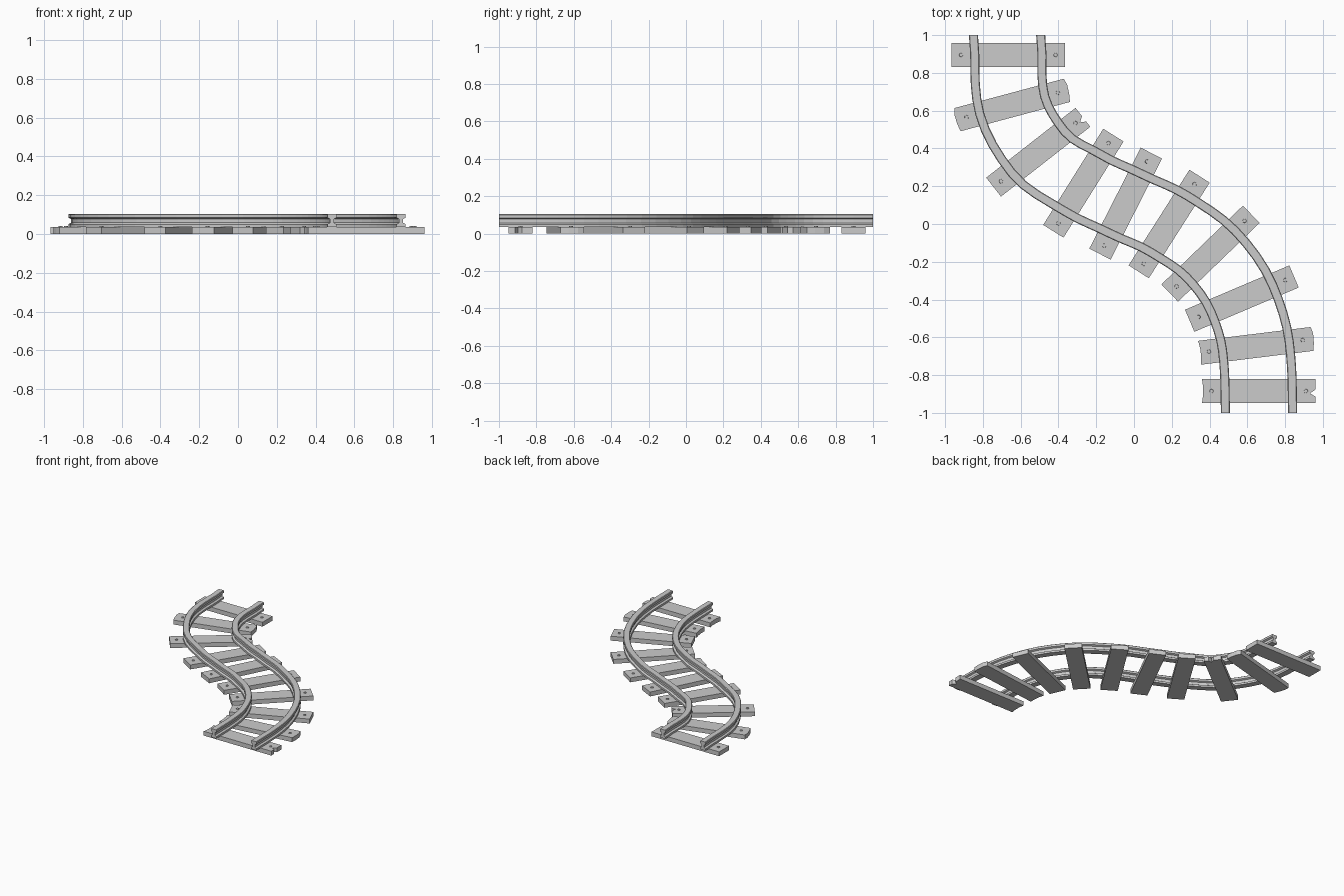
import bpy, bmesh, math
from mathutils import Vector, Matrix

if "Cube" in bpy.data.objects:
    bpy.data.objects.remove(bpy.data.objects["Cube"])

# Sleeper stations along the track: centre x, centre y, sleeper angle
STATIONS = [(-0.665, 0.895, 0), (-0.645, 0.63, 15), (-0.507, 0.38, 38),
            (-0.268, 0.216, 58), (-0.044, 0.108, 63), (0.186, 0.0, 57.5),
            (0.405, -0.157, 44), (0.571, -0.395, 23), (0.645, -0.645, 7),
            (0.66, -0.885, 0)]
PATH = [(-0.672, 1.0, 0)] + STATIONS + [(0.662, -1.0, 0)]
GAUGE = 0.178
SLEEPER_H = 0.035


def make_object(name, bm):
    bmesh.ops.recalc_face_normals(bm, faces=bm.faces)
    mesh = bpy.data.meshes.new(name)
    bm.to_mesh(mesh)
    bm.free()
    obj = bpy.data.objects.new(name, mesh)
    bpy.context.collection.objects.link(obj)
    return obj


def track_frames(steps=4):
    """Hermite curve through the stations: list of (point, sideways normal)."""
    frames = []
    for i, ((x0, y0, a0), (x1, y1, a1)) in enumerate(zip(PATH, PATH[1:])):
        p, q = Vector((x0, y0, 0)), Vector((x1, y1, 0))
        length = (q - p).length
        a, b = math.radians(a0), math.radians(a1)
        m0 = Vector((math.sin(a), -math.cos(a), 0)) * length
        m1 = Vector((math.sin(b), -math.cos(b), 0)) * length
        n = 1 if i in (0, len(PATH) - 2) else steps
        for k in range(n):
            t = k / n
            pos = (p * (2*t**3 - 3*t**2 + 1) + m0 * (t**3 - 2*t**2 + t)
                   + q * (3*t**2 - 2*t**3) + m1 * (t**3 - t**2))
            ang = a + (b - a) * t
            frames.append((pos, Vector((math.cos(ang), math.sin(ang), 0))))
    frames.append((Vector((*PATH[-1][:2], 0)), Vector((1, 0, 0))))
    return frames


# Rail cross-section: foot, narrow web and head
HALF = [(0.024, 0.035), (0.024, 0.050), (0.011, 0.058),
        (0.011, 0.078), (0.024, 0.084), (0.024, 0.100), (0.020, 0.104)]
PROFILE = HALF + [(-u, z) for u, z in reversed(HALF)]


def rail(name, offset):
    bm = bmesh.new()
    rings = [[bm.verts.new(pos + side * (offset + u) + Vector((0, 0, z)))
              for u, z in PROFILE] for pos, side in track_frames()]
    n = len(PROFILE)
    for r0, r1 in zip(rings, rings[1:]):
        for j in range(n):
            k = (j + 1) % n
            bm.faces.new((r0[j], r0[k], r1[k], r1[j]))
    bm.faces.new(rings[0])
    bm.faces.new(rings[-1])
    make_object(name, bm)


rail("left_rail", -GAUGE)
rail("right_rail", GAUGE)

# Sleeper end shapes: (distance from centre, v) between bottom and top corners
WORN = [(0.307, -0.02), (0.309, 0.03)]
NOTCH = [(0.300, -0.028), (0.272, -0.012), (0.300, 0.008)]
DENT = [(0.294, -0.02), (0.294, 0.02)]
RIGHT_ENDS = {1: WORN, 2: NOTCH, 8: WORN, 9: NOTCH}
LEFT_ENDS = {1: WORN, 8: DENT, 9: DENT}


def sleeper(index, x, y, angle):
    w = 0.0635
    place = Matrix.Translation((x, y, 0)) @ Matrix.Rotation(math.radians(angle), 4, 'Z')
    outline = [(0.3, -w)] + RIGHT_ENDS.get(index, []) + [(0.3, w), (-0.3, w)]
    outline += [(-u, v) for u, v in reversed(LEFT_ENDS.get(index, []))] + [(-0.3, -w)]
    bm = bmesh.new()
    base = bm.faces.new([bm.verts.new((u, v, 0)) for u, v in outline])
    top = bmesh.ops.extrude_face_region(bm, geom=[base], use_keep_orig=True)
    verts = [g for g in top["geom"] if isinstance(g, bmesh.types.BMVert)]
    bmesh.ops.translate(bm, verts=verts, vec=(0, 0, SLEEPER_H))
    bm.transform(place)
    make_object(f"sleeper_{index + 1}", bm)

    # Nail heads near both ends
    bm = bmesh.new()
    for s in (-1, 1):
        bmesh.ops.create_cone(bm, cap_ends=True, segments=8, radius1=0.012,
                              radius2=0.010, depth=0.010,
                              matrix=place @ Matrix.Translation((s * 0.25, 0, SLEEPER_H)))
    make_object(f"nails_{index + 1}", bm)


for i, station in enumerate(STATIONS):
    sleeper(i, *station)
